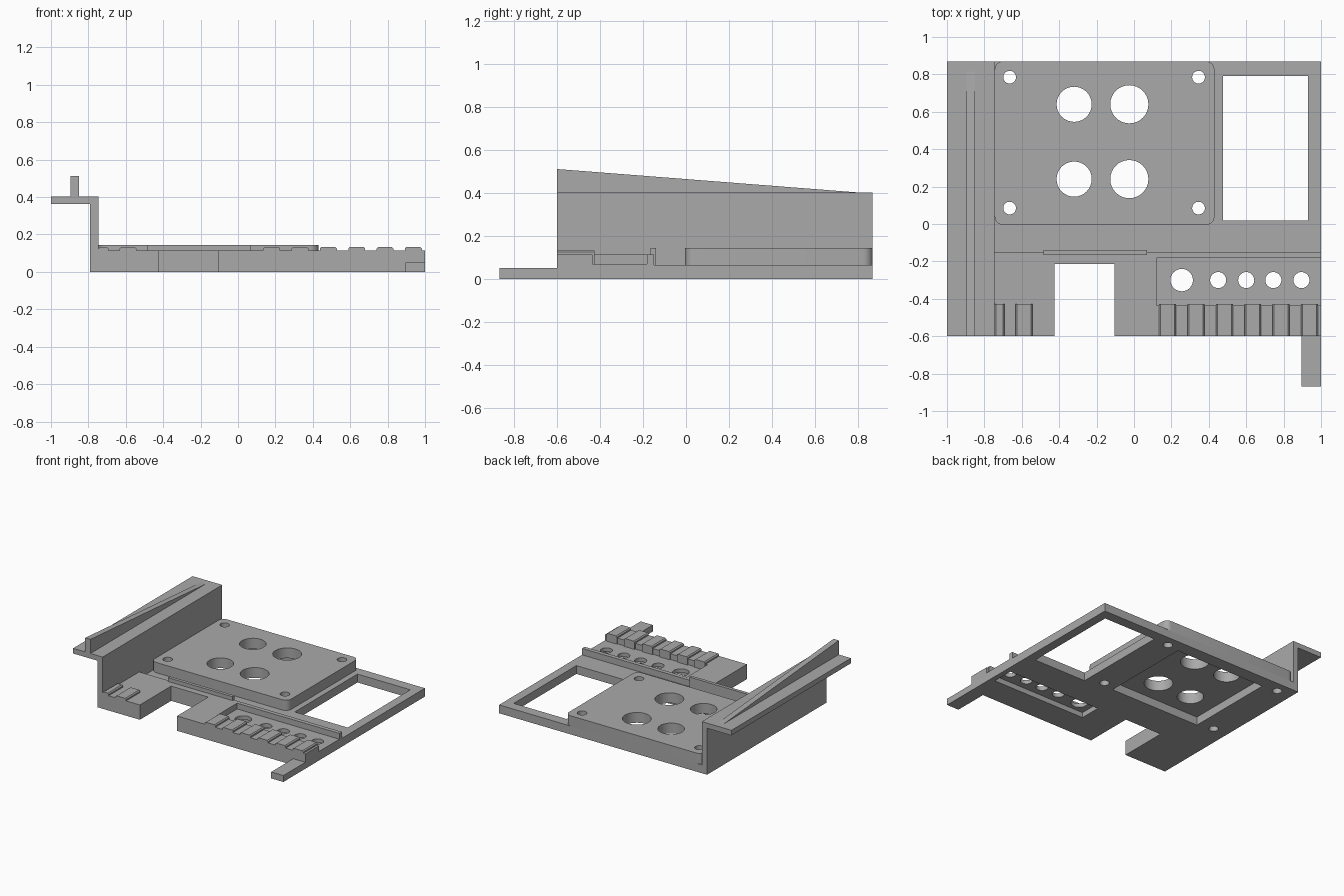
import bpy, bmesh, math
from mathutils import Vector

old = bpy.data.objects.get("Cube")
if old:
    bpy.data.objects.remove(old, do_unlink=True)

grey = bpy.data.materials.new("light_grey")
grey.use_nodes = True
COLOUR = (0.4, 0.4, 0.4, 1)
grey.diffuse_color = COLOUR
grey.node_tree.nodes["Principled BSDF"].inputs["Base Color"].default_value = COLOUR


def prism(name, outline, offset):
    """Extrude a closed outline of 3D points along an offset."""
    bm = bmesh.new()
    face = bm.faces.new([bm.verts.new(p) for p in outline])
    ext = bmesh.ops.extrude_face_region(bm, geom=[face])
    bmesh.ops.translate(bm, vec=Vector(offset),
                        verts=[v for v in ext["geom"] if isinstance(v, bmesh.types.BMVert)])
    bmesh.ops.recalc_face_normals(bm, faces=bm.faces)
    mesh = bpy.data.meshes.new(name)
    bm.to_mesh(mesh)
    bm.free()
    mesh.materials.append(grey)
    ob = bpy.data.objects.new(name, mesh)
    bpy.context.collection.objects.link(ob)
    return ob


def box(name, x0, x1, y0, y1, z0, z1):
    return prism(name, [(x0, y0, z0), (x1, y0, z0), (x1, y1, z0), (x0, y1, z0)],
                 (0, 0, z1 - z0))


def hole(x, y, r):
    ring = [(x + r * math.cos(a), y + r * math.sin(a), -0.1)
            for a in (math.tau * i / 32 for i in range(32))]
    return prism("hole_cutter", ring, (0, 0, 0.5))


def cut(ob, cutters):
    """Subtract each cutter, bake the result and discard the cutters."""
    for c in cutters:
        c.hide_render = True
        m = ob.modifiers.new("cut", "BOOLEAN")
        m.operation, m.solver, m.object = "DIFFERENCE", "EXACT", c
    bpy.context.view_layer.update()
    dg = bpy.context.evaluated_depsgraph_get()
    mesh = bpy.data.meshes.new_from_object(ob.evaluated_get(dg))
    ob.modifiers.clear()
    ob.data = mesh
    for c in cutters:
        bpy.data.objects.remove(c, do_unlink=True)


def smooth(ob):
    bpy.ops.object.select_all(action="DESELECT")
    ob.select_set(True)
    bpy.context.view_layer.objects.active = ob
    bpy.ops.object.shade_smooth_by_angle(angle=math.radians(30))


SCREWS = [(x, y, 0.034) for x in (-0.665, 0.345) for y in (0.085, 0.785)]

# Stepped base with window, front notch, control recess and underside pockets
step = [(-0.6, 0), (0.87, 0), (0.87, 0.065), (-0.15, 0.065), (-0.15, 0.115), (-0.6, 0.115)]
base = prism("base_plate", [(-0.745, y, z) for y, z in step], (1.745, 0, 0))
cut(base, [
    box("window_cutter", 0.475, 0.93, 0.02, 0.79, -0.1, 0.3),
    box("notch_cutter", -0.425, -0.105, -0.8, -0.215, -0.1, 0.3),
    box("recess_cutter", 0.12, 1.1, -0.435, -0.182, 0.07, 0.3),
    box("pocket_cutter", -0.54, 0.24, 0.05, 0.77, -0.1, 0.3),
    box("slot_cutter", 0.15, 0.96, -0.39, -0.22, -0.1, 0.04),
    hole(0.255, -0.3, 0.06),
] + [hole(x, -0.3, 0.043) for x in (0.45, 0.6, 0.745, 0.895)]
  + [hole(*s) for s in SCREWS])
smooth(base)

# Raised mounting plate with rounded corners
x0, x1, y0, y1, r = -0.745, 0.43, -0.005, 0.87, 0.045
outline = []
for i, (cx, cy) in enumerate([(x1 - r, y1 - r), (x0 + r, y1 - r),
                              (x0 + r, y0 + r), (x1 - r, y0 + r)]):
    for k in range(7):
        a = math.pi / 2 * (i + k / 6)
        outline.append((cx + r * math.cos(a), cy + r * math.sin(a), 0.065))
plate = prism("mounting_plate", outline, (0, 0, 0.08))
cut(plate, [hole(*s) for s in SCREWS]
    + [hole(x, y, rad) for x, rad in ((-0.32, 0.094), (-0.025, 0.102)) for y in (0.24, 0.64)])
smooth(plate)

# Tall side wall with outward flange
bracket = [(-0.79, 0), (-0.745, 0), (-0.745, 0.402), (-1, 0.402), (-1, 0.362), (-0.79, 0.362)]
prism("side_wall", [(x, -0.6, z) for x, z in bracket], (0, 1.47, 0))

# Sloping fin on the flange
prism("sloped_fin", [(-0.895, -0.6, 0.4), (-0.895, 0.84, 0.4), (-0.895, -0.6, 0.512)],
      (0.045, 0, 0))

# Small ridge and front tongue
box("small_ridge", -0.485, 0.07, -0.165, -0.14, 0.065, 0.145)
box("front_tongue", 0.895, 1, -0.87, -0.6, 0, 0.05)

# Chamfered teeth along the front edge
spans = [(-0.745, -0.693), (-0.633, -0.543)]
spans += [(0.135 + 0.1515 * i, 0.225 + 0.1515 * i) for i in range(6)]
for a, b in spans:
    c = 0.008
    profile = [(a, 0.07), (b, 0.07), (b, 0.125), (b - c, 0.133), (a + c, 0.133), (a, 0.125)]
    prism("front_tooth", [(x, -0.6, z) for x, z in profile], (0, 0.173, 0))
